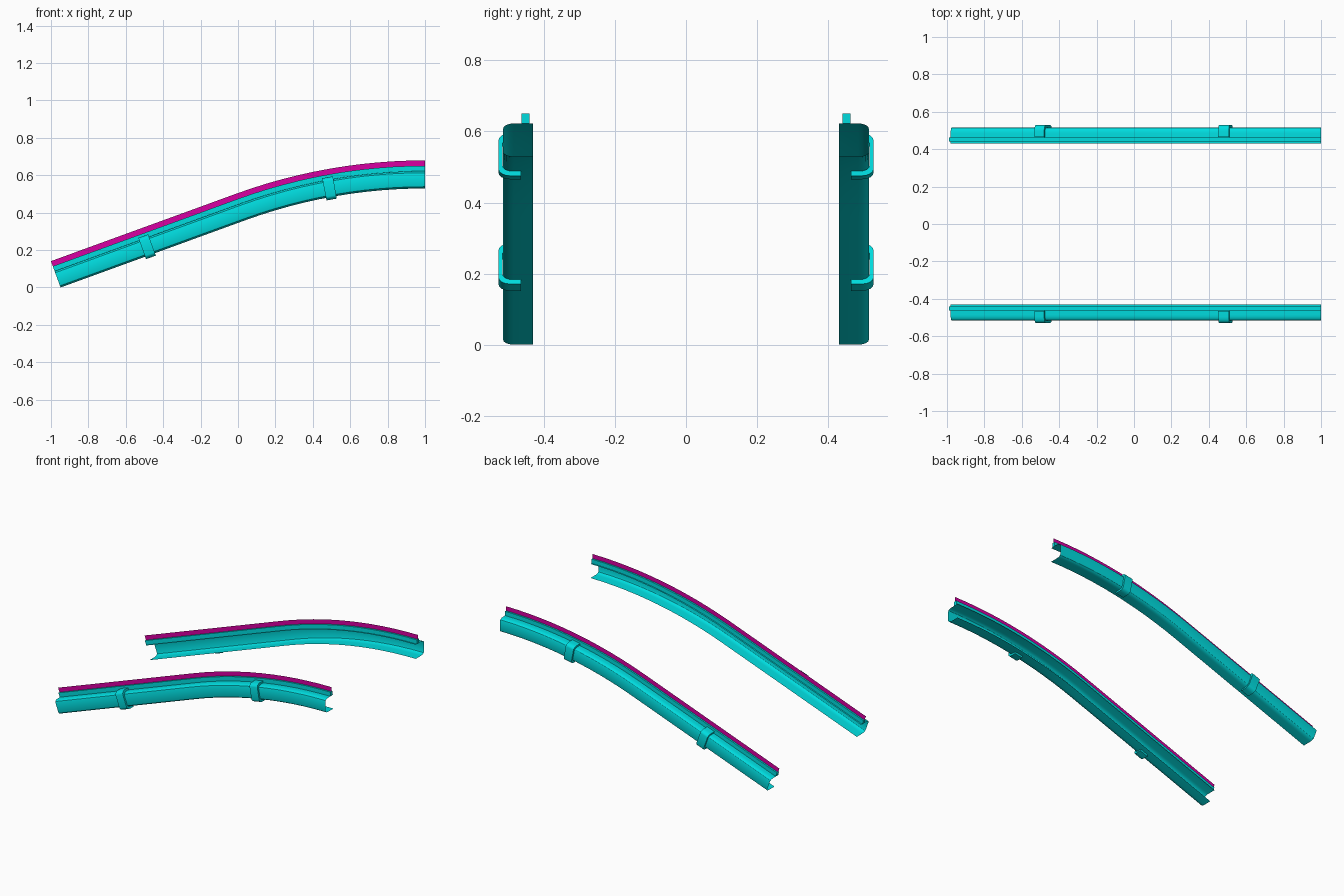
import bpy, bmesh, math

if "Cube" in bpy.data.objects:
    bpy.data.objects.remove(bpy.data.objects["Cube"])

A = math.radians(20)        # slope of the straight run
R = 2.8                     # radius of the bottom edge on the crest
X0 = -1 + 0.15 * math.sin(A)
XT = 1 - R * math.sin(A)    # where straight meets arc
ZT = (XT - X0) * math.tan(A)


def frame(x):
    """Point on the bottom edge of the rail and the slope angle there."""
    if x <= XT:
        return x, (x - X0) * math.tan(A), A
    a = math.asin(min(1, (1 - x) / R))
    return x, ZT + R * (math.cos(a) - math.cos(A)), a


def material(name, col):
    m = bpy.data.materials.new(name)
    m.diffuse_color = (*col, 1)
    m.use_nodes = True
    m.node_tree.nodes["Principled BSDF"].inputs["Base Color"].default_value = m.diffuse_color
    return m


teal = material("teal", (0.0, 0.72, 0.74))
magenta = material("magenta", (0.68, 0.0, 0.36))


def sweep(name, profile, frames, mat, closed):
    """Sweep a (y, height) profile through the frames and mirror it across y."""
    bm = bmesh.new()
    rings = [[bm.verts.new((x - d * math.sin(a), y, z + d * math.cos(a)))
              for y, d in profile] for x, z, a in frames]
    n = len(profile)
    for r, s in zip(rings, rings[1:]):
        for i in range(n if closed else n - 1):
            j = (i + 1) % n
            bm.faces.new((r[i], s[i], s[j], r[j]))
    if closed:
        bm.faces.new(rings[0])
        bm.faces.new(rings[-1][::-1])
    bmesh.ops.recalc_face_normals(bm, faces=bm.faces)
    me = bpy.data.meshes.new(name)
    bm.to_mesh(me)
    bm.free()
    me.materials.append(mat)
    ob = bpy.data.objects.new(name, me)
    bpy.context.collection.objects.link(ob)
    bpy.ops.object.select_all(action='DESELECT')
    bpy.context.view_layer.objects.active = ob
    ob.select_set(True)
    bpy.ops.object.shade_smooth_by_angle(angle=math.radians(30))
    ob.modifiers.new("mirror", 'MIRROR').use_axis = (False, True, False)
    return ob


def c_section(y_in, y_out, d0, d1, ry, rd, seg=4):
    """C-shaped profile with rounded outer corners, open towards the middle."""
    arc = [(y_out - ry + ry * math.sin(t), d0 + rd - rd * math.cos(t))
           for t in (math.pi / 2 * i / seg for i in range(seg + 1))]
    low = [(y_in, d0)] + arc
    return low + [(y, d0 + d1 - d) for y, d in reversed(low)]


# stations along the rail: one straight run, then the arc
SEG = 12
path = [frame(X0)] + [frame(1 - R * math.sin(A * (1 - i / SEG))) for i in range(SEG + 1)]

# thin side channels
sweep("side_channel", c_section(0.43, 0.515, 0, 0.093, 0.03, 0.015), path, teal, False)

# guide strip on the top flange, with the thin wear sheet standing on it
sweep("guide_strip", [(0.441, 0.093), (0.463, 0.093), (0.463, 0.121), (0.441, 0.121)],
      path, teal, True)
sweep("wear_sheet", [(0.452, 0.121), (0.452, 0.15)], path, magenta, False)

# clamps wrapped round the outside of the channels
outer = c_section(0.464, 0.528, -0.014, 0.107, 0.032, 0.02)
inner = c_section(0.464, 0.516, -0.001, 0.094, 0.03, 0.015)
for name, x in (("lower_clamp", -0.47), ("upper_clamp", 0.498)):
    h = 0.028 * math.cos(frame(x)[2])
    sweep(name, outer + inner[::-1], [frame(x - h), frame(x + h)], teal, True)
